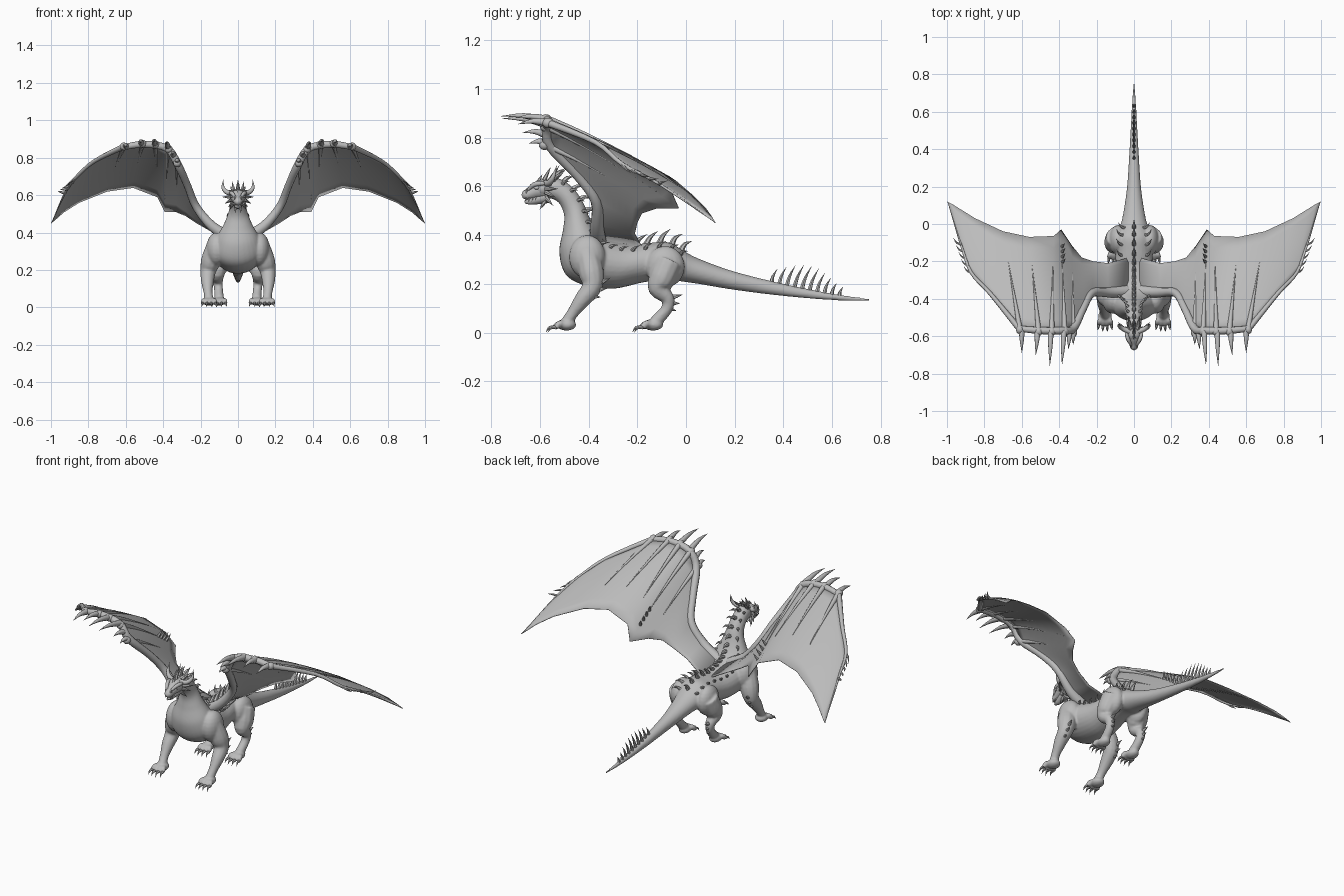
import bpy, bmesh, math
from mathutils import Vector as V

if "Cube" in bpy.data.objects:
    bpy.data.objects.remove(bpy.data.objects["Cube"])

mat = bpy.data.materials.new("grey hide")
mat.diffuse_color = (0.5, 0.5, 0.5, 1)
mat.use_nodes = True
mat.node_tree.nodes["Principled BSDF"].inputs["Base Color"].default_value = mat.diffuse_color


def spline(pts, n):
    """Catmull-Rom interpolation of tuples of any length."""
    out = []
    for i in range(len(pts) - 1):
        a, b, c, d = pts[max(i - 1, 0)], pts[i], pts[i + 1], pts[min(i + 2, len(pts) - 1)]
        for k in range(n):
            t = k / n
            out.append([0.5 * (2 * q + (r - p) * t + (2 * p - 5 * q + 4 * r - s) * t * t
                        + (3 * q - p - 3 * r + s) * t ** 3) for p, q, r, s in zip(a, b, c, d)])
    return out + [list(pts[-1])]


def skin(bm, rings):
    """Bridge rings of points into a capped tube."""
    vs = [[bm.verts.new(p) for p in r] for r in rings]
    n = len(vs[0])
    for a, b in zip(vs, vs[1:]):
        for i in range(n):
            bm.faces.new((a[i], a[(i + 1) % n], b[(i + 1) % n], b[i]))
    bm.faces.new(vs[0][::-1])
    bm.faces.new(vs[-1])


def tube(bm, pts, sides=12, sub=4):
    """Round tube through (x, y, z, radius) points."""
    s = spline(pts, sub)
    P = [V(p[:3]) for p in s]
    u, rings = V((0.31, 0.2, 0.93)), []
    for i, p in enumerate(P):
        t = (P[min(i + 1, len(P) - 1)] - P[max(i - 1, 0)]).normalized()
        u = (u - t * u.dot(t)).normalized()
        w, r = t.cross(u), max(s[i][3], 0.0005)
        rings.append([p + (u * math.cos(a) + w * math.sin(a)) * r
                      for a in (math.tau * k / sides for k in range(sides))])
    skin(bm, rings)


def spike(bm, base, tip, r, bend=(0, 0, 0), sides=6):
    b, t = V(base), V(tip)
    m = (b + t) / 2 + V(bend)
    tube(bm, [(*b, r), (*m, r * 0.65), (*t, 0)], sides, 3)


def ball(bm, c, size):
    g = bmesh.ops.create_uvsphere(bm, u_segments=20, v_segments=12, radius=1)["verts"]
    bmesh.ops.scale(bm, vec=size, verts=g)
    bmesh.ops.translate(bm, vec=c, verts=g)


def finish(name, bm, mirror=False, angle=50):
    bmesh.ops.recalc_face_normals(bm, faces=bm.faces[:])
    me = bpy.data.meshes.new(name)
    bm.to_mesh(me)
    bm.free()
    me.materials.append(mat)
    ob = bpy.data.objects.new(name, me)
    bpy.context.collection.objects.link(ob)
    if mirror:
        m = ob.modifiers.new("mirror", "MIRROR")
        m.use_mirror_merge = False
    bpy.ops.object.select_all(action="DESELECT")
    ob.select_set(True)
    bpy.context.view_layer.objects.active = ob
    bpy.ops.object.shade_smooth_by_angle(angle=math.radians(angle))
    return ob


# Body sections from neck to tail tip: top y, z, bottom y, z, half width
SECTIONS = spline([
    (-.575, .625, -.60, .55, .032), (-.53, .635, -.555, .55, .038), (-.47, .60, -.52, .53, .042),
    (-.425, .54, -.50, .48, .05), (-.395, .47, -.505, .42, .075), (-.365, .42, -.52, .33, .112),
    (-.33, .39, -.495, .24, .135), (-.28, .372, -.42, .195, .128), (-.22, .362, -.30, .18, .112),
    (-.15, .368, -.18, .205, .098), (-.07, .37, -.08, .22, .095), (-.01, .335, -.02, .21, .075),
    (.06, .30, .05, .20, .058), (.20, .25, .20, .175, .037), (.40, .20, .40, .15, .024),
    (.60, .16, .60, .133, .013), (.755, .139, .755, .129, .004)], 6)


def on_body(i, a):
    """Point and outward direction on section i at angle a from the spine."""
    ty, tz, by, bz, w = SECTIONS[i]
    c, h = V((0, (ty + by) / 2, (tz + bz) / 2)), V((0, (ty - by) / 2, (tz - bz) / 2))
    d = h * math.cos(a) + V((w, 0, 0)) * math.sin(a)
    return c + d, d.normalized()


bm = bmesh.new()
skin(bm, [[on_body(i, math.tau * k / 28)[0] for k in range(28)] for i in range(len(SECTIONS))])
claws = bmesh.new()
for s in (-1, 1):
    # front leg: shoulder, elbow, wrist, paw
    ball(bm, (s * .115, -.405, .31), (.055, .075, .09))
    tube(bm, [(s * .12, -.41, .34, .045), (s * .145, -.39, .25, .053), (s * .16, -.385, .19, .042),
              (s * .163, -.425, .135, .034), (s * .16, -.465, .08, .024), (s * .155, -.49, .04, .026)])
    ball(bm, (s * .155, -.49, .032), (.036, .04, .024))
    # hind leg: haunch, knee, hock, paw
    ball(bm, (s * .085, -.085, .27), (.05, .08, .085))
    tube(bm, [(s * .09, -.07, .29, .06), (s * .105, -.10, .22, .056), (s * .11, -.115, .18, .04),
              (s * .108, -.075, .14, .028), (s * .104, -.08, .095, .024), (s * .10, -.125, .045, .026)])
    ball(bm, (s * .10, -.135, .032), (.033, .042, .024))
    # toes with claws
    for fx, fy in ((.155, -.50), (.10, -.145)):
        for k in (-1.5, -.5, .5, 1.5):
            x, y = s * fx + k * .022, fy - .045 + abs(k) * .008
            tube(bm, [(s * fx + k * .012, fy, .034, .015), (s * fx + k * .019, fy - .02, .036, .014),
                      (x, y, .019, .013)], 8)
            spike(claws, (x, y, .022), (x + k * .004, y - .034, .001), .009, (0, -.004, .008))
body = finish("body_and_legs", bm)
rm = body.modifiers.new("blend", "REMESH")
rm.mode, rm.voxel_size, rm.use_smooth_shade = "VOXEL", .006, True
sm = body.modifiers.new("soften", "SMOOTH")
sm.factor, sm.iterations = .5, 4
finish("toe_claws", claws)

# Spines: three rows down neck and back, one on the tail
bm = bmesh.new()
for i in range(5, 68, 4):
    size = .05 + .035 * max(0, (i - 44) / 24)
    for a, f in ((-.75, .7), (0, 1), (.75, .7)):
        p, d = on_body(i, a)
        back = (V(SECTIONS[i + 1][:2]) - V(SECTIONS[i - 1][:2])).normalized()
        back = V((0, back.x, back.y))
        spike(bm, p - d * .008, p + (d * .75 + back * .6) * size * f, .012 * f + .001,
              -back * .008 + d * .004)
for k in range(10):
    y = .35 + k * .031
    z = .209 - (y - .35) * .2
    h = .04 + .065 * math.sin(math.pi * min(1, (k + 1) / 9.5)) ** 1.0
    spike(bm, (0, y, z - .012), (0, y + h * .4, z + h * .85), .010, (0, -.006, 0))
finish("back_spines", bm)

# Head: skull, snout, lower jaw
bm = bmesh.new()
ball(bm, (0, -.585, .592), (.042, .042, .036))
tube(bm, [(0, -.56, .59, .04), (0, -.60, .585, .036), (0, -.635, .572, .026), (0, -.66, .563, .02),
          (0, -.672, .558, .008)], 14)
tube(bm, [(0, -.57, .56, .03), (0, -.61, .548, .022), (0, -.64, .54, .016), (0, -.662, .536, .006)], 12)
hd = finish("head", bm)

bm = bmesh.new()
ball(bm, (.03, -.612, .594), (.009, .012, .008))
finish("eyes", bm, True)
bm = bmesh.new()
tube(bm, [(.012, -.65, .583, .006), (.028, -.625, .606, .010), (.038, -.595, .612, .010), (.04, -.575, .61, .004)], 8)
spike(bm, (.014, -.655, .572), (.02, -.652, .596), .008)
finish("brows_and_nose_horns", bm, True)

# Horns, crest and cheek spikes
bm = bmesh.new()
tube(bm, [(.022, -.575, .612, .015), (.058, -.56, .615, .013), (.08, -.545, .64, .009), (.078, -.53, .685, 0)], 8)
spike(bm, (.02, -.56, .62), (.032, -.49, .675), .012, (0, 0, -.006))
for x, z, tx, ty, tz in ((.036, .59, .085, -.525, .59), (.036, .575, .07, -.535, .555),
                         (.026, .555, .045, -.545, .52), (.012, .545, .015, -.60, .505)):
    spike(bm, (x, -.575, z), (tx, ty, tz), .010)
finish("horns", bm, True)
bm = bmesh.new()
for y, z, ty, tz in ((-.585, .62, -.555, .68), (-.61, .61, -.59, .648), (-.56, .622, -.52, .685)):
    spike(bm, (0, y, z), (0, ty, tz), .010)
for k in range(4):
    for s in (-1, 1):
        spike(bm, (s * .017, -.655 + k * .013, .553), (s * .02, -.659 + k * .013, .538), .004)
finish("crest_and_teeth", bm)

# Wing membrane: spokes from leading edge to trailing edge
SPOKES = [((.03, -.37, .38), (.03, -.18, .35)), ((.14, -.37, .44), (.14, -.21, .405)),
          ((.225, -.37, .54), (.22, -.20, .45)), ((.27, -.45, .65), (.28, -.18, .49)),
          ((.325, -.58, .77), (.33, -.12, .51)), ((.37, -.575, .845), (.39, -.03, .51)),
          ((.44, -.575, .87), (.43, -.065, .59)), ((.51, -.575, .875), (.56, -.07, .64)),
          ((.61, -.565, .86), (.70, -.04, .62)), ((.77, -.37, .78), (.85, .03, .56)),
          ((.87, -.26, .69), (.93, .08, .51)), ((.925, -.11, .61), (.97, .105, .475)),
          ((.995, .115, .455), (1.0, .12, .45))]
N = 8


def on_wing(j, t):
    a, b = V(SPOKES[j][0]), V(SPOKES[j][1])
    return a.lerp(b, t) + V((0, 0, .10 * (b - a).length * t * (1 - t)))


bm = bmesh.new()
grid = [[bm.verts.new(on_wing(j, k / N)) for k in range(N + 1)] for j in range(len(SPOKES))]
for a, b in zip(grid, grid[1:]):
    for k in range(N):
        bm.faces.new((a[k], a[k + 1], b[k + 1], b[k]))
wing = finish("wing_membrane", bm, True, 60)
so = wing.modifiers.new("thickness", "SOLIDIFY")
so.thickness, so.offset = .004, 0

# Wing arm, leading edge and finger bones
bm = bmesh.new()
tube(bm, [(.04, -.36, .37, .035), (.14, -.365, .435, .027), (.225, -.37, .54, .022), (.27, -.45, .65, .02),
          (.325, -.56, .77, .022), (.38, -.57, .85, .02), (.50, -.57, .872, .019), (.61, -.56, .857, .016)], 10)
tube(bm, [(*SPOKES[j][0], r) for j, r in ((8, .016), (9, .011), (10, .009), (11, .006), (12, .001))], 8)
for j in range(4, 9):
    tube(bm, [(*(on_wing(j, t) + V((0, 0, .003))), r)
              for t, r in ((0, .016), (.15, .012), (.35, .007), (.7, .001))], 8)
    ball(bm, SPOKES[j][0], (.021, .024, .021))
finish("wing_bones", bm, True)

# Wing claws and spikes
bm = bmesh.new()
for b, t in (((.375, -.575, .855), (.385, -.755, .878)), ((.445, -.575, .872), (.45, -.76, .888)),
             ((.515, -.575, .875), (.525, -.70, .88)), ((.60, -.565, .86), (.60, -.69, .855)),
             ((.325, -.57, .775), (.325, -.645, .775)), ((.345, -.57, .81), (.35, -.67, .82))):
    spike(bm, b, t, .017, (0, 0, .010), 8)
for k in range(5):
    p = V(SPOKES[10][0]).lerp(V(SPOKES[11][0]), k / 4)
    spike(bm, p, p + V((.04, .035, -.035 + .012 * k)), .008, (.004, -.006, 0))
for k in range(4):
    p = on_wing(5, .68 + k * .05)
    spike(bm, p, p + V((-.018, .02, .04)), .009)
finish("wing_claws", bm, True)

# Elbow and heel spikes
bm = bmesh.new()
for b, t in (((.165, -.36, .20), (.175, -.31, .225)), ((.168, -.37, .175), (.18, -.325, .18)),
             ((.168, -.39, .15), (.18, -.35, .145)), ((.108, -.06, .145), (.112, -.015, .155)),
             ((.106, -.065, .12), (.11, -.025, .12)), ((.104, -.075, .10), (.108, -.04, .09))):
    spike(bm, b, t, .012)
finish("leg_spikes", bm, True)
